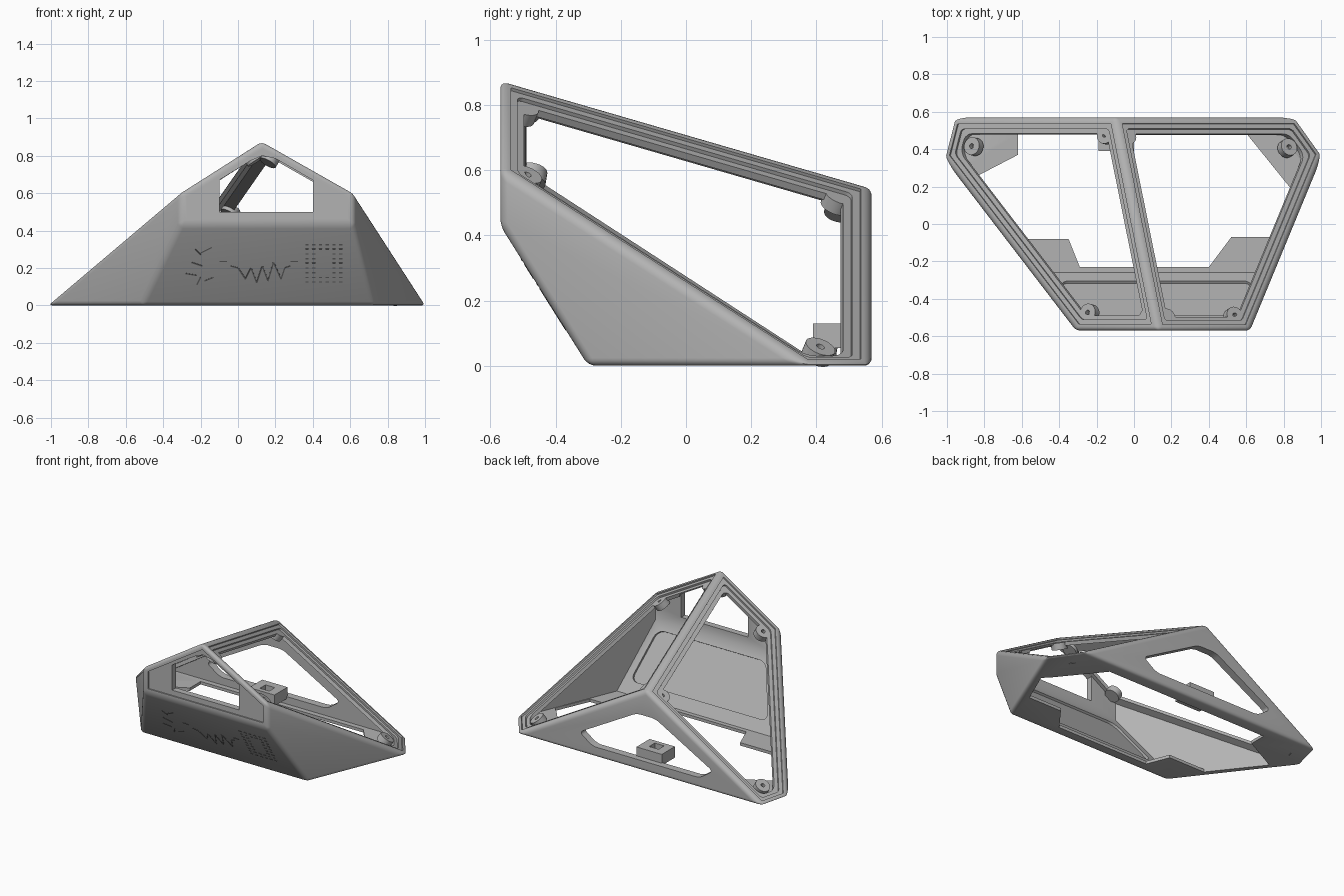
import bpy, bmesh
from mathutils import Vector as V, Matrix

if "Cube" in bpy.data.objects:
    bpy.data.objects.remove(bpy.data.objects["Cube"])


def material(name, value):
    m = bpy.data.materials.new(name)
    m.use_nodes = True
    colour = (value, value, value, 1)
    m.diffuse_color = colour
    m.node_tree.nodes["Principled BSDF"].inputs["Base Color"].default_value = colour
    return m


GREY = material("plain grey", 0.45)
DARK = material("engraving grey", 0.16)


def make(name, bm, mat=GREY):
    bmesh.ops.recalc_face_normals(bm, faces=bm.faces)
    me = bpy.data.meshes.new(name)
    bm.to_mesh(me)
    bm.free()
    ob = bpy.data.objects.new(name, me)
    bpy.context.collection.objects.link(ob)
    me.materials.append(mat)
    return ob


def solid(planes):
    """Convex solid bounded by (outward normal, point) planes."""
    bm = bmesh.new()
    bmesh.ops.create_cube(bm, size=6)
    for n, p in planes:
        bmesh.ops.bisect_plane(bm, geom=bm.verts[:] + bm.edges[:] + bm.faces[:],
                               plane_co=p, plane_no=n, clear_outer=True)
        bmesh.ops.holes_fill(bm, edges=bm.edges[:], sides=0)
    bmesh.ops.recalc_face_normals(bm, faces=bm.faces)
    return bm


def prism(points, axis, lo, hi):
    """Extrude a 2D outline along z (axis 2) or y (axis 1)."""
    bm = bmesh.new()
    put = (lambda a, b, c: (a, c, b)) if axis == 1 else (lambda a, b, c: (a, b, c))
    f = bm.faces.new([bm.verts.new(put(a, b, lo)) for a, b in points])
    ext = bmesh.ops.extrude_face_region(bm, geom=[f])["geom"]
    step = V(put(0, 0, hi - lo))
    bmesh.ops.translate(bm, vec=step, verts=[v for v in ext if isinstance(v, bmesh.types.BMVert)])
    return bm


def round_edges(bm, n, radius):
    """Round the edges that run along direction n."""
    edges = [e for e in bm.edges
             if abs((e.verts[0].co - e.verts[1].co).normalized().dot(n)) > 0.99]
    bmesh.ops.bevel(bm, geom=edges, offset=radius, segments=5, profile=0.5,
                    affect='EDGES', clamp_overlap=True)
    return bm


def cut(ob, bm):
    tool = make("cutter", bm)
    mod = ob.modifiers.new("cut", 'BOOLEAN')
    mod.operation, mod.solver, mod.object = 'DIFFERENCE', 'EXACT', tool
    bpy.context.view_layer.objects.active = ob
    bpy.ops.object.modifier_apply(modifier="cut")
    bpy.data.objects.remove(tool)


# Main planes of the wedge-shaped case
apex, peak = V((0.13, -0.57, 0.88)), V((-0.1, 0.57, 0.55))
left_tip, right_tip = V((-1.02, 0.355, 0)), V((1.015, 0.365, 0))
n_left = (peak - apex).cross(left_tip - apex).normalized()
n_right = (right_tip - apex).cross(peak - apex).normalized()
n_slope = V((0, -0.43, -0.27)).normalized()
front, back, down = V((0, -1, 0)), V((0, 1, 0)), V((0, 0, -1))
planes = [
    (front, V((0, -0.57, 0)), 0.05), (back, V((0, 0.57, 0)), 0.05),
    (down, V((0, 0, 0)), 0.02), (n_slope, V((0, -0.3, 0)), 0.045),
    (V((-0.9, -0.69, 0)).normalized(), V((-0.31, -0.57, 0)), 0.045),
    (V((0.92, -0.38, 0)).normalized(), V((0.62, -0.57, 0)), 0.045),
    (n_left, apex, 0.045), (n_right, apex, 0.045)]

hull = solid([(n, p) for n, p, t in planes])
sides = {}
for key, n in (("left", n_left), ("right", n_right), ("front", front), ("slope", n_slope)):
    f = max(hull.faces, key=lambda f: f.normal.dot(n))
    sides[key] = (n, [v.co.copy() for v in f.verts])


def slab(key, inset, top, bottom, radius):
    """Block following a side's outline, inset, between two depths."""
    n, pts = sides[key]
    limits = [(n, pts[0] - n * top), (-n, pts[0] - n * bottom)]
    for a, b in zip(pts, pts[1:] + pts[:1]):
        m = (b - a).cross(n).normalized()
        limits.append((m, a - m * inset))
    bm = solid(limits)
    return round_edges(bm, n, radius) if radius else bm


# Rounded shell, hollowed
bmesh.ops.bevel(hull, geom=hull.edges[:], offset=0.024, segments=4, profile=0.5,
                affect='EDGES', clamp_overlap=True)
case = make("case", hull)
cut(case, solid([(n, p - n * t) for n, p, t in planes]))

# Stepped frames and openings in both roof panels
for key in ("left", "right"):
    cut(case, slab(key, 0.035, -0.1, 0.01, 0))
    cut(case, slab(key, 0.06, -0.1, 0.022, 0.02))
    cut(case, slab(key, 0.085, -0.1, 0.05, 0.04))

# Front panel recess and window, shallow pocket behind the front slope
cut(case, slab("front", 0.035, -0.1, 0.008, 0))
cut(case, prism([(-0.1, 0.5), (0.4, 0.5), (0.4, 0.67), (0.2, 0.785), (0.13, 0.8),
                 (0.07, 0.775), (-0.1, 0.67)], 1, -0.7, -0.5))
cut(case, slab("slope", 0.08, 0.03, 0.08, 0.05))

# Rear window
cut(case, round_edges(prism([(0.3, 0.07), (0.4, 0.14), (-0.03, 0.38), (-0.17, 0.38),
                             (-0.6, 0.14), (-0.5, 0.07)], 1, 0.45, 0.7), back, 0.03))

# Floor opening that leaves corner gussets
cut(case, prism([(-0.29, -0.23), (0.4, -0.23), (0.52, -0.07), (0.77, -0.07), (0.87, 0.16),
                 (0.83, 0.2), (0.6, 0.485), (-0.62, 0.485), (-0.62, 0.37), (-0.87, 0.24),
                 (-0.62, -0.08), (-0.35, -0.08)], 2, -0.1, 0.05))


# Screw bosses in the roof corners
def pegs(radius, top, bottom):
    bm = bmesh.new()
    spots = {"left": [(-0.88, 0.42), (-0.17, 0.48), (-0.26, -0.47), (0.06, -0.49)],
             "right": [(-0.02, 0.48), (0.84, 0.42), (0.19, -0.49), (0.55, -0.48)]}
    for key, places in spots.items():
        n = sides[key][0]
        for x, y in places:
            z = apex.z - (n.x * (x - apex.x) + n.y * (y - apex.y)) / n.z
            mid = V((x, y, z)) - n * (top + bottom) / 2
            turn = n.to_track_quat('Z', 'Y').to_matrix().to_4x4()
            bmesh.ops.create_cone(bm, cap_ends=True, segments=24, radius1=radius, radius2=radius,
                                  depth=bottom - top, matrix=Matrix.Translation(mid) @ turn)
    return bm


bosses = make("screw_bosses", pegs(0.048, 0.022, 0.065))
cut(bosses, pegs(0.013, 0, 0.05))

# Notched bracket at the rear sill
bracket = make("rear_bracket", prism([(-0.19, 0.39), (0.0, 0.39), (0.0, 0.53), (-0.19, 0.53)],
                                     2, 0.055, 0.13))
cut(bracket, prism([(-0.13, 0.42), (-0.06, 0.42), (-0.06, 0.48), (-0.13, 0.48)], 2, 0.09, 0.2))

# Thin line decoration on the front slope, drawn in x and z
decor = bmesh.new()


def stroke(a, b, width=0.007):
    along = n_slope.cross(V((1, 0, 0))).normalized()

    def spot(p):
        return V((p[0], -0.3 - p[1] * 0.27 / 0.43, p[1]))
    p, q = spot(a), spot(b)
    d = (q - p).normalized()
    m = Matrix((d, n_slope.cross(d), n_slope)).transposed().to_4x4()
    size = Matrix.Diagonal(((q - p).length, width, 0.003, 1))
    bmesh.ops.create_cube(decor, size=1, matrix=Matrix.Translation((p + q) / 2) @ m @ size)


wave = [(-0.04, 0.21), (0.0, 0.2), (0.04, 0.14), (0.07, 0.2), (0.1, 0.12), (0.13, 0.21),
        (0.16, 0.13), (0.19, 0.23), (0.23, 0.14), (0.25, 0.2), (0.28, 0.21)]
for a, b in zip(wave, wave[1:]):
    stroke(a, b)
for x in (-0.1, 0.28):
    stroke((x, 0.235), (x + 0.04, 0.235))
for row in range(9):
    z = 0.125 + row * 0.025
    for col in range(6):
        if row in (0, 1, 7, 8) or col in (0, 1, 4, 5):
            x = 0.36 + col * 0.036
            stroke((x, z), (x + 0.018, z))
for a, b in [((-0.28, 0.17), (-0.22, 0.16)), ((-0.2, 0.28), (-0.14, 0.31)),
             ((-0.25, 0.23), (-0.19, 0.21)), ((-0.22, 0.11), (-0.2, 0.15)),
             ((-0.18, 0.13), (-0.13, 0.15)), ((-0.23, 0.3), (-0.2, 0.27))]:
    stroke(a, b)
make("front_decoration", decor, DARK)

# Soft shading on rounded edges
for ob in (case, bosses):
    bpy.ops.object.select_all(action='DESELECT')
    ob.select_set(True)
    bpy.context.view_layer.objects.active = ob
    bpy.ops.object.shade_smooth_by_angle(angle=0.6)
